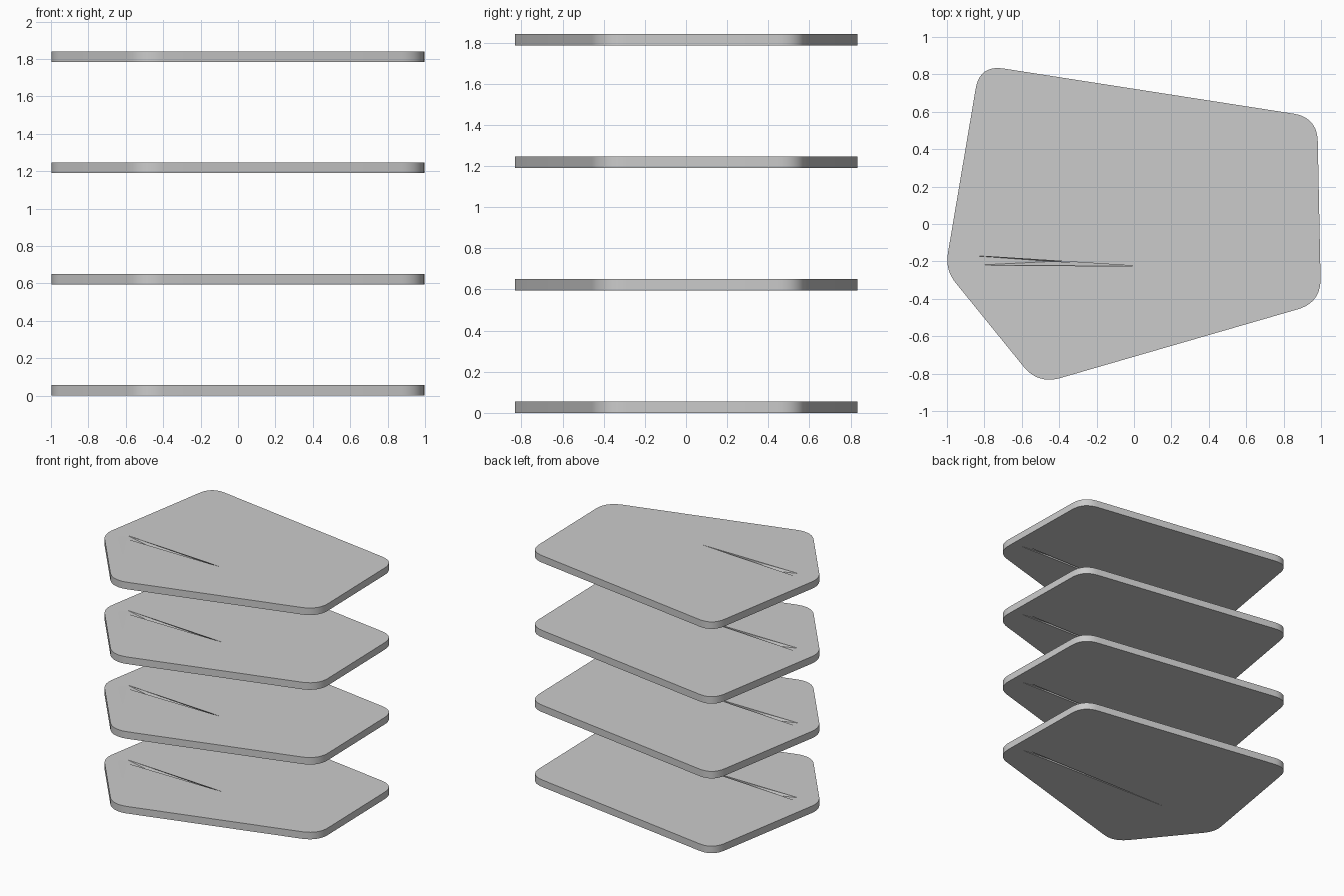
import bpy, bmesh
from mathutils import Vector

if "Cube" in bpy.data.objects:
    bpy.data.objects.remove(bpy.data.objects["Cube"])

THICK, STEP, COUNT, SEG = 0.056, 0.595, 4, 10

# corner x, y and rounding length of the five-sided plate
CORNERS = [(-0.825, 0.851, 0.13), (-1.01, -0.245, 0.09), (-0.513, -0.858, 0.125),
           (1.0, -0.42, 0.13), (0.98, 0.57, 0.13)]


def rounded_outline(corners):
    pts = []
    n = len(corners)
    for i, (x, y, r) in enumerate(corners):
        p = Vector((x, y))
        a = Vector(corners[i - 1][:2])
        b = Vector(corners[(i + 1) % n][:2])
        start = p + (a - p).normalized() * r
        end = p + (b - p).normalized() * r
        for k in range(SEG + 1):
            t = k / SEG
            pts.append(start * (1 - t) ** 2 + p * 2 * t * (1 - t) + end * t * t)
    return pts


def make_object(name, bm):
    bmesh.ops.recalc_face_normals(bm, faces=bm.faces)
    mesh = bpy.data.meshes.new(name)
    bm.to_mesh(mesh)
    bm.free()
    ob = bpy.data.objects.new(name, mesh)
    bpy.context.collection.objects.link(ob)
    return ob


# plate body
bm = bmesh.new()
face = bm.faces.new([bm.verts.new((p.x, p.y, 0)) for p in rounded_outline(CORNERS)])
ext = bmesh.ops.extrude_face_region(bm, geom=[face])
bmesh.ops.translate(bm, vec=(0, 0, THICK),
                    verts=[v for v in ext["geom"] if isinstance(v, bmesh.types.BMVert)])
plate = make_object("plate_1", bm)

# slanted slit: one narrow wedge on top leaning to another underneath
top = [(-0.86, -0.17), (-0.84, -0.22), (0.0, -0.225)]
bottom = [(-0.44, -0.20), (0.93, -0.212), (0.93, -0.236)]
bm = bmesh.new()
for outline, z in ((top, THICK + 0.001), (bottom, -0.001)):
    for x, y in outline:
        bm.verts.new((x, y, z))
bmesh.ops.convex_hull(bm, input=bm.verts[:])
cutter = make_object("slit_cutter", bm)
cutter.hide_render = True

# cut the slit and shade the rounded rim
mod = plate.modifiers.new("slit", 'BOOLEAN')
mod.operation = 'DIFFERENCE'
mod.solver = 'EXACT'
mod.object = cutter
bpy.context.view_layer.objects.active = plate
plate.select_set(True)
bpy.ops.object.modifier_apply(modifier="slit")
bpy.data.objects.remove(cutter)
bpy.ops.object.shade_smooth_by_angle()

# stack of identical plates
for i in range(1, COUNT):
    copy = plate.copy()
    copy.name = f"plate_{i + 1}"
    copy.location.z = i * STEP
    bpy.context.collection.objects.link(copy)
